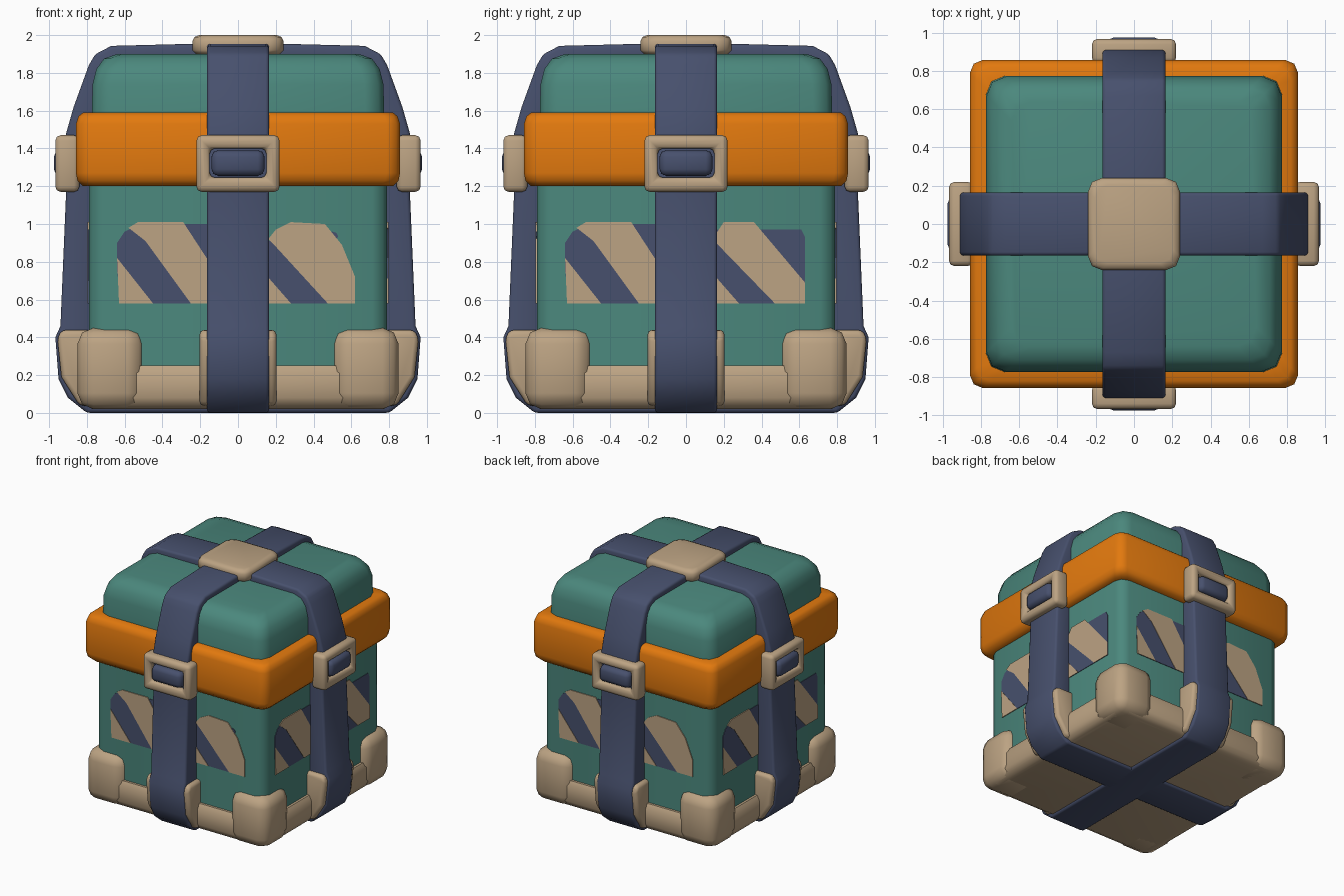
import bpy
import bmesh
from math import radians, cos, sin, pi

if "Cube" in bpy.data.objects:
    bpy.data.objects.remove(bpy.data.objects["Cube"])


def material(name, *rgb):
    color = [((c / 255 + 0.055) / 1.055) ** 2.4 for c in rgb] + [1]
    mat = bpy.data.materials.new(name)
    mat.use_nodes = True
    mat.diffuse_color = color
    shader = next(n for n in mat.node_tree.nodes if n.type == "BSDF_PRINCIPLED")
    shader.inputs["Base Color"].default_value = color
    shader.inputs["Roughness"].default_value = 0.8
    return mat


TEAL = material("teal", 75, 136, 125)
ORANGE = material("orange", 226, 121, 14)
BEIGE = material("beige", 188, 163, 131)
NAVY = material("navy", 71, 80, 109)


def finish(name, bm, mat, bevel=0.0):
    """Round the hard edges and turn the bmesh into a smooth shaded object."""
    bmesh.ops.recalc_face_normals(bm, faces=bm.faces)
    if bevel:
        hard = [e for e in bm.edges if e.calc_face_angle(0) > radians(30)]
        bmesh.ops.bevel(bm, geom=hard, offset=bevel, segments=2, profile=0.5,
                        affect="EDGES", clamp_overlap=True)
    mesh = bpy.data.meshes.new(name)
    bm.to_mesh(mesh)
    bm.free()
    mesh.materials.append(mat)
    obj = bpy.data.objects.new(name, mesh)
    bpy.context.collection.objects.link(obj)
    bpy.ops.object.select_all(action="DESELECT")
    obj.select_set(True)
    bpy.context.view_layer.objects.active = obj
    bpy.ops.object.shade_smooth_by_angle(angle=radians(50))
    return obj


def prism(name, outline, start, end, mat, bevel=0.0, hole=None, along="y"):
    """Extrude an outline, either solid or as a band around a matching hole."""
    bm = bmesh.new()

    def loop(points, w):
        return [bm.verts.new((a, w, z) if along == "y" else (w, a, z)) for a, z in points]

    def bridge(one, two):
        for i in range(len(one)):
            bm.faces.new((one[i - 1], one[i], two[i], two[i - 1]))

    near, far = loop(outline, start), loop(outline, end)
    bridge(near, far)
    if hole:
        near_hole, far_hole = loop(hole, start), loop(hole, end)
        bridge(near_hole, far_hole)
        bridge(near, near_hole)
        bridge(far, far_hole)
    else:
        bm.faces.new(near)
        bm.faces.new(far)
    return finish(name, bm, mat, bevel)


def stack(name, rings, corner, mat):
    """Loft rounded squares given as (half width, height)."""
    bm = bmesh.new()
    loops = []
    for h, z in rings:
        c, m = h - corner, h - 0.29 * corner
        quarter = [(h, c), (m, m), (c, h)]
        pts = []
        for _ in range(4):
            pts += quarter
            quarter = [(-y, x) for x, y in quarter]
        loops.append([bm.verts.new((x, y, z)) for x, y in pts])
    for low, high in zip(loops, loops[1:]):
        for i in range(len(low)):
            bm.faces.new((low[i - 1], low[i], high[i], high[i - 1]))
    bm.faces.new(loops[0])
    bm.faces.new(loops[-1])
    return finish(name, bm, mat)


def rect(half, low, high):
    return [(-half, low), (half, low), (half, high), (-half, high)]


SIDES = ("front", "left", "back", "right")
CORNERS = ("front_left", "back_left", "back_right", "front_right")


def around(obj, part, places, step=1):
    """Repeat a part around the vertical axis."""
    for i, place in enumerate(places):
        item = obj if i == 0 else obj.copy()
        if i:
            bpy.context.collection.objects.link(item)
        item.name = place + "_" + part
        item.rotation_euler.z += step * pi / 2 if i else 0
        if i:
            item.rotation_euler.z = obj.rotation_euler.z + i * step * pi / 2


# Box, base rail, rim and lid
stack("body", [(0.74, 0.08), (0.79, 0.12), (0.79, 1.25)], 0.08, TEAL)
stack("base_rail", [(0.77, 0.02), (0.81, 0.04), (0.83, 0.08), (0.83, 0.21),
                    (0.81, 0.25), (0.76, 0.25)], 0.08, BEIGE)
stack("rim", [(0.77, 1.2), (0.82, 1.2), (0.85, 1.23), (0.858, 1.27), (0.858, 1.53),
              (0.845, 1.57), (0.82, 1.59), (0.74, 1.59)], 0.07, ORANGE)
stack("lid", [(0.775, 1.55), (0.77, 1.74), (0.75, 1.82), (0.71, 1.875),
              (0.64, 1.9)], 0.1, TEAL)

# Two straps wrapped all the way around the box
side = [(0.8, 0), (0.9, 0.08), (0.95, 0.18), (0.967, 0.4), (0.94, 0.46), (0.91, 1.17),
        (0.91, 1.48), (0.87, 1.62), (0.79, 1.84), (0.755, 1.9), (0.67, 1.943), (0.2, 1.955)]
wrap = side + [(-a, z) for a, z in reversed(side)]
inner = [(a * 0.8, 1 + (z - 1) * 0.9) for a, z in wrap]
for name, axis in (("side_to_side_strap", "y"), ("front_to_back_strap", "x")):
    prism(name, wrap, -0.165, 0.165, NAVY, 0.018, inner, axis)

# Plate where the straps cross
stack("top_plate", [(0.225, 1.9), (0.24, 1.92), (0.24, 1.97), (0.23, 1.99),
                    (0.205, 2.0)], 0.07, BEIGE)

# Buckles with a strap tongue inside
buckle = prism("buckle", rect(0.22, 1.17, 1.47), -0.967, -0.84, BEIGE, 0.028,
               rect(0.15, 1.245, 1.4))
around(buckle, "buckle", SIDES)
tongue = prism("tongue", rect(0.14, 1.255, 1.39), -0.975, -0.85, NAVY, 0.035)
around(tongue, "buckle_tongue", SIDES)

# Brackets holding the straps at the base
bracket = prism("bracket", [(-0.74, 0.03), (-0.84, 0.04), (-0.935, 0.19), (-0.957, 0.4),
                            (-0.93, 0.44), (-0.74, 0.44)], -0.203, 0.203, BEIGE, 0.025,
                along="x")
around(bracket, "strap_bracket", SIDES)

# Corner guards
guard = prism("guard", [(0.5, 0.02), (0.85, 0.02), (0.85, 0.45), (0.5, 0.45)],
              -0.85, -0.5, BEIGE, 0.085)
around(guard, "corner_guard", CORNERS)


# Painted stripe panels, as thin plates on each wall
def paint(part, outline, mat, lift, turns):
    plate = prism(part, outline, -0.79 - lift, -0.785, mat)
    plate.rotation_euler.z = turns[0] * pi / 2
    around(plate, part, [SIDES[t] for t in turns], 2)


ALL_PAIRS = ((0, 2), (1, 3))
for pair in ALL_PAIRS:
    paint("near_panel", [(-0.62, 0.58), (-0.14, 0.58), (-0.14, 1), (-0.52, 1), (-0.6, 0.96),
                         (-0.64, 0.9), (-0.64, 0.75)], NAVY, 0.004, pair)
    paint("near_stripe", [(-0.25, 0.58), (-0.14, 0.58), (-0.14, 0.78), (-0.29, 1.01),
                          (-0.53, 1.01), (-0.58, 0.98), (-0.49, 0.91)], BEIGE, 0.007, pair)
    paint("near_corner_stripe", [(-0.63, 0.58), (-0.45, 0.58), (-0.64, 0.82)],
          BEIGE, 0.007, pair)
    paint("far_corner_stripe", [(0.14, 0.58), (0.28, 0.58), (0.14, 0.74)],
          BEIGE, 0.007, pair)

front_back, left_right = ALL_PAIRS
paint("far_panel", [(0.14, 0.58), (0.5, 0.58), (0.2, 0.91), (0.14, 0.91)],
      NAVY, 0.004, front_back)
paint("far_stripe", [(0.475, 0.58), (0.62, 0.58), (0.62, 0.72), (0.55, 0.89), (0.46, 1),
                     (0.28, 1.01), (0.2, 0.97), (0.16, 0.92), (0.2, 0.88)],
      BEIGE, 0.007, front_back)
paint("far_panel", [(0.14, 0.58), (0.63, 0.58), (0.63, 0.93), (0.61, 0.97), (0.14, 0.97)],
      NAVY, 0.004, left_right)
paint("far_stripe", [(0.47, 0.58), (0.63, 0.58), (0.63, 0.69), (0.36, 1.01), (0.2, 1.01),
                     (0.14, 0.92)], BEIGE, 0.007, left_right)
dot = [(0.5 + 0.03 * cos(i * pi / 4), 0.935 + 0.025 * sin(i * pi / 4)) for i in range(8)]
paint("paint_dot", dot, NAVY, 0.005, (0,))
